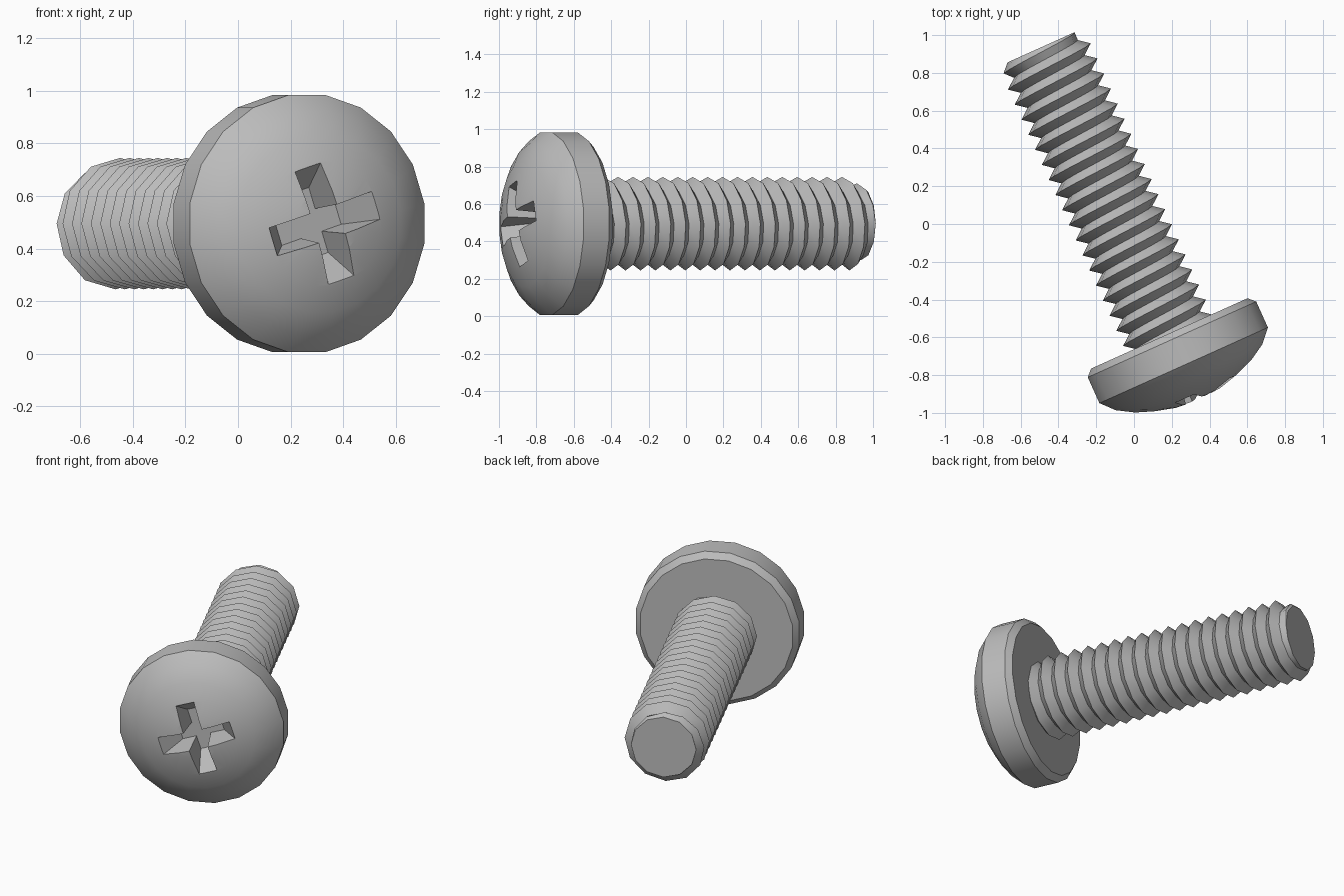
import bpy, bmesh, math
from mathutils import Matrix, Vector

cube = bpy.data.objects.get("Cube")
if cube:
    bpy.data.objects.remove(cube, do_unlink=True)

steel = bpy.data.materials.new("grey_steel")
steel.use_nodes = True
GREY = (0.5, 0.5, 0.5, 1)
steel.diffuse_color = GREY
steel.node_tree.nodes["Principled BSDF"].inputs["Base Color"].default_value = GREY

# Screw frame: local z runs from head to tip, local x lies flat
tilt = math.radians(24.2)
side = Vector((math.cos(tilt), math.sin(tilt), 0))
axis = Vector((-math.sin(tilt), math.cos(tilt), 0))
down = axis.cross(side)
FRAME = Matrix.Translation(side * -0.067 + Vector((0, 0, 0.495))) @ \
    Matrix((side, down, axis)).transposed().to_4x4()


def polar(r, a, z):
    return Vector((r * math.cos(a), r * math.sin(a), z))


def finish(bm, name):
    bmesh.ops.remove_doubles(bm, verts=bm.verts, dist=1e-4)
    bmesh.ops.recalc_face_normals(bm, faces=bm.faces)
    bm.transform(FRAME)
    mesh = bpy.data.meshes.new(name)
    bm.to_mesh(mesh)
    bm.free()
    mesh.materials.append(steel)
    obj = bpy.data.objects.new(name, mesh)
    bpy.context.collection.objects.link(obj)
    return obj


def loft(rings, name):
    """Closed solid through a list of equal-length point rings."""
    bm = bmesh.new()
    rows = [[bm.verts.new(p) for p in ring] for ring in rings]
    n = len(rows[0])
    for a, b in zip(rows, rows[1:]):
        for i in range(n):
            j = (i + 1) % n
            bm.faces.new((a[i], a[j], b[j], b[i]))
    bm.faces.new(rows[0])
    bm.faces.new(rows[-1])
    return finish(bm, name)


def activate(obj):
    bpy.ops.object.select_all(action='DESELECT')
    obj.select_set(True)
    bpy.context.view_layer.objects.active = obj


# Domed head
SIDES = 20
profile = [(0.02, -0.99), (0.13, -0.979), (0.24, -0.95), (0.34, -0.913),
           (0.43, -0.86), (0.495, -0.79), (0.495, -0.64), (0.46, -0.605)]
head = loft([[polar(r, (i + 0.5) * math.tau / SIDES, z) for i in range(SIDES)]
             for r, z in profile], "screw_head")


# Tapered cross recess
def cross(length, half, z):
    pts = []
    for k in range(4):
        turn = Matrix.Rotation(math.radians(90 * k - 18), 3, 'Z')
        for x, y in ((length, -half), (length, half), (half, half)):
            pts.append(turn @ Vector((x, y, z)))
    return pts


cutter = loft([cross(0.28, 0.062, -1.04), cross(0.13, 0.045, -0.8)], "recess_cutter")
cutter.hide_render = True
cut = head.modifiers.new("recess", 'BOOLEAN')
cut.operation = 'DIFFERENCE'
cut.solver = 'EXACT'
cut.object = cutter
activate(head)
bpy.ops.object.modifier_apply(modifier="recess")
bpy.data.objects.remove(cutter, do_unlink=True)

# Threaded shank: one helical V strip, chamfered and clamped flat at the tip
STEPS, PITCH, START, TIP = 12, 0.0875, -0.74, 1.055
ROOT, CREST = 0.195, 0.25
turns = math.ceil((TIP - START) / PITCH) + 1


def thread_point(r, i, z):
    z = min(z, TIP)
    return polar(min(r, ROOT + (TIP - z) * 0.9), i * math.tau / STEPS, z)


bm = bmesh.new()
count = STEPS * turns
roots, crests = [], []
for i in range(count + STEPS + 1):
    z = START + PITCH * i / STEPS
    roots.append(bm.verts.new(thread_point(ROOT, i, z)))
    crests.append(bm.verts.new(thread_point(CREST, i, z + PITCH / 2)))
for i in range(count):
    bm.faces.new((roots[i], roots[i + 1], crests[i + 1], crests[i]))
    bm.faces.new((crests[i], crests[i + 1], roots[i + STEPS + 1], roots[i + STEPS]))
bm.faces.new(roots[count:count + STEPS])
shank = finish(bm, "threaded_shank")

for obj in (head, shank):
    activate(obj)
    bpy.ops.object.shade_smooth_by_angle(angle=math.radians(32))
